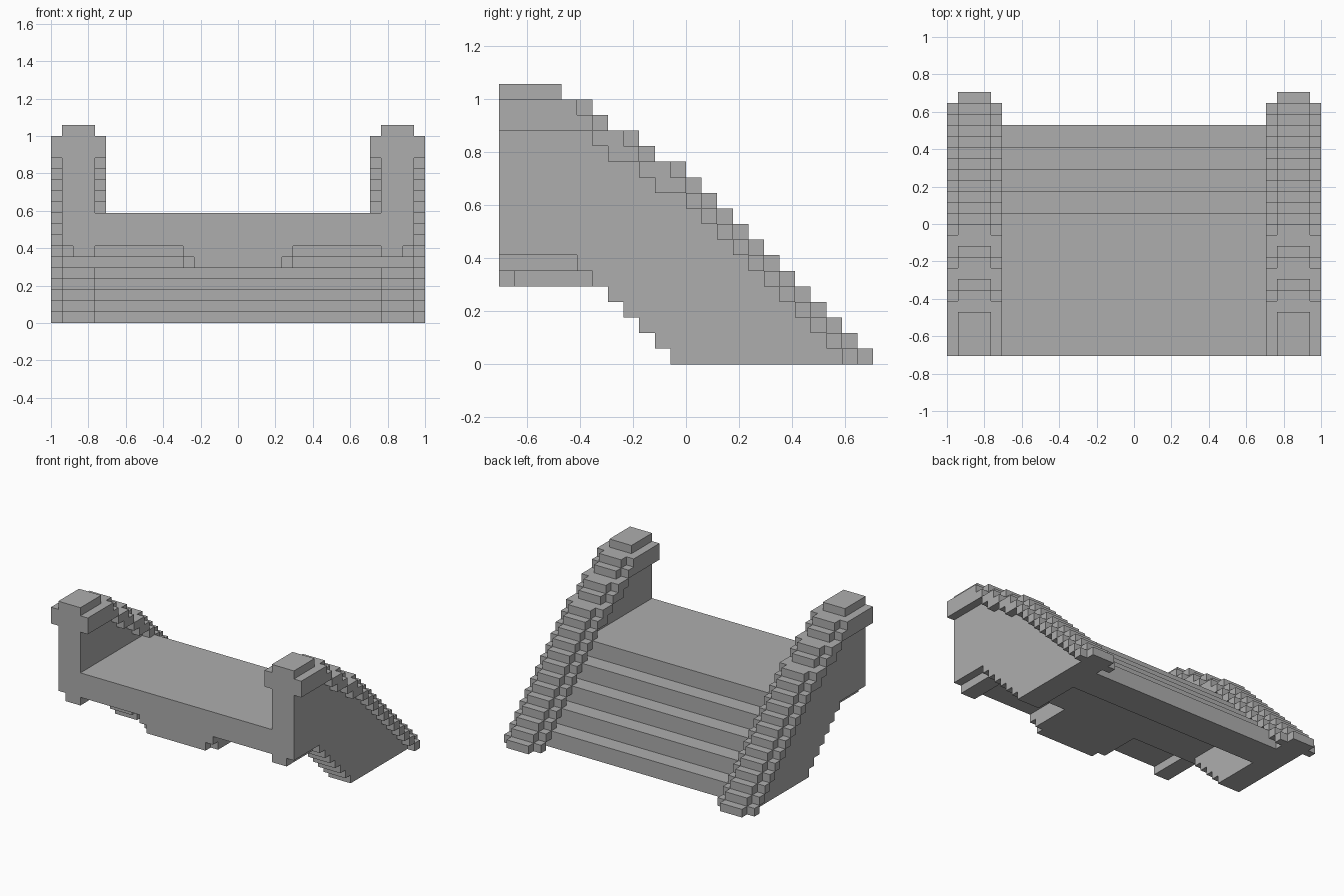
import bpy, bmesh
from mathutils import Vector

U = 1 / 17          # one block
FRONT = -12

cube = bpy.data.objects.get("Cube")
if cube:
    bpy.data.objects.remove(cube)

stone = bpy.data.materials.new("stone grey")
stone.use_nodes = True
colour = (0.42, 0.42, 0.42, 1)
stone.diffuse_color = colour
stone.node_tree.nodes["Principled BSDF"].inputs["Base Color"].default_value = colour


def quad(bm, corners, direction):
    """One face, wound so that it looks along direction."""
    pts = [Vector(c) * U for c in corners]
    if (pts[1] - pts[0]).cross(pts[2] - pts[0]).dot(Vector(direction)) < 0:
        pts.reverse()
    bm.faces.new([bm.verts.new(p) for p in pts])


def riser(bm, x0, x1, y, za, zb, facing):
    if za != zb:
        quad(bm, [(x0, y, za), (x1, y, za), (x1, y, zb), (x0, y, zb)], (0, facing, 0))


def stepped(name, x0, x1, y0, y1, bottom, top, mirror=True):
    """Stepped solid: bottom(y) and top(y) give the height span of each block column."""
    bm = bmesh.new()
    spans = [(bottom(y), top(y)) for y in range(y0, y1)]
    for y, (b, t) in zip(range(y0, y1), spans):
        for z, d in ((b, -1), (t, 1)):
            quad(bm, [(x0, y, z), (x1, y, z), (x1, y + 1, z), (x0, y + 1, z)], (0, 0, d))
        for x, d in ((x0, -1), (x1, 1)):
            quad(bm, [(x, y, b), (x, y + 1, b), (x, y + 1, t), (x, y, t)], (d, 0, 0))
    riser(bm, x0, x1, y0, *spans[0], -1)
    riser(bm, x0, x1, y1, *spans[-1], 1)
    for i in range(1, len(spans)):
        (b0, t0), (b1, t1) = spans[i - 1], spans[i]
        riser(bm, x0, x1, y0 + i, t0, t1, 1 if t0 > t1 else -1)
        riser(bm, x0, x1, y0 + i, b0, b1, 1 if b0 < b1 else -1)
    bmesh.ops.remove_doubles(bm, verts=bm.verts, dist=1e-4)
    bmesh.ops.dissolve_limit(bm, angle_limit=0.01, verts=bm.verts, edges=bm.edges)
    mesh = bpy.data.meshes.new(name)
    bm.to_mesh(mesh)
    bm.free()
    mesh.materials.append(stone)
    obj = bpy.data.objects.new(name, mesh)
    bpy.context.collection.objects.link(obj)
    if mirror:
        obj.modifiers.new("both sides", "MIRROR")


def lookup(steps, beyond):
    """Height by column: steps are (end of run, height), then a falling slope."""
    def height(y):
        for end, z in steps:
            if y < end:
                return z
        return max(0, beyond - y)
    return height


# Height profiles along the depth
recess = [(-7, 7), (-6, 6)]
wall_bottom = lookup(recess + [(-5, 5)], -1)
cap_top = lookup([(-8, 18), (-6, 17), (-5, 16), (-3, 15), (-2, 14), (0, 13)], 12)
trim_top = lookup([(-7, 17), (-6, 16), (-4, 15), (-3, 14), (-1, 13), (0, 12)], 11)
trim_bottom = lookup([(-6, 15), (-5, 14), (-3, 13), (-2, 12), (0, 11)], 10)
stair_bottom = lookup(recess + [(0, 5)], 5)
recess_top = lookup(recess, 5)


def stair_top(y):
    return 10 if y < 1 else 8 - 2 * ((y - 1) // 2)


# Landing and staircase between the walls
stepped("staircase", -13, 13, FRONT, 9, stair_bottom, stair_top, mirror=False)

# Side walls with their stepped caps and overhanging trims
stepped("side_wall", 13, 16, FRONT, 12, wall_bottom, cap_top)
stepped("outer_trim", 16, 17, FRONT, 11, trim_bottom, trim_top)
stepped("inner_trim", 12, 13, FRONT, 11, trim_bottom, trim_top)

# Supports under the front edge
stepped("wall_foot", 13, 15, FRONT, -7, lambda y: 6, lambda y: 7)
stepped("wall_foot_back", 13, 15, -7, -6, lambda y: 6, lambda y: 7)
stepped("centre_support", -4, 4, FRONT, -6, lambda y: 5, recess_top, mirror=False)
stepped("support_shoulder", 4, 5, FRONT, -6,
        lambda y: 6 if y == FRONT else 5, recess_top)
